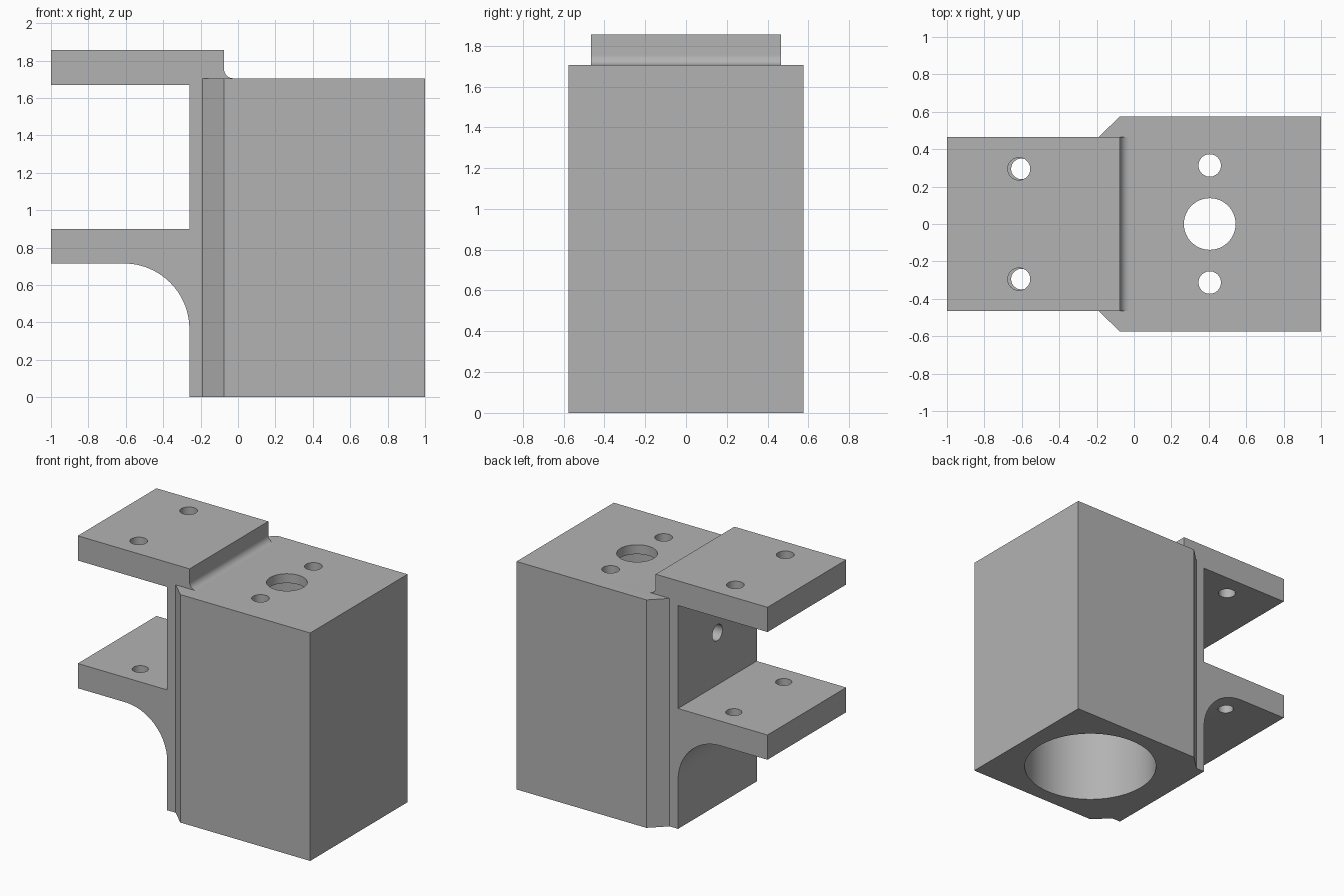
import bpy, bmesh, math
from mathutils import Vector

old = bpy.data.objects.get("Cube")
if old:
    bpy.data.objects.remove(old, do_unlink=True)

# Single flat grey
grey = bpy.data.materials.new("plain grey")
grey.use_nodes = True
COLOUR = (0.45, 0.45, 0.45, 1)
grey.diffuse_color = COLOUR
grey.node_tree.nodes["Principled BSDF"].inputs["Base Color"].default_value = COLOUR


def prism(name, points, sweep):
    """Extrude a closed outline of 3D points along the sweep vector."""
    bm = bmesh.new()
    face = bm.faces.new([bm.verts.new(p) for p in points])
    result = bmesh.ops.extrude_face_region(bm, geom=[face], use_keep_orig=True)
    moved = [v for v in result["geom"] if isinstance(v, bmesh.types.BMVert)]
    bmesh.ops.translate(bm, verts=moved, vec=Vector(sweep))
    bmesh.ops.recalc_face_normals(bm, faces=bm.faces)
    mesh = bpy.data.meshes.new(name)
    bm.to_mesh(mesh)
    bm.free()
    mesh.materials.append(grey)
    obj = bpy.data.objects.new(name, mesh)
    bpy.context.collection.objects.link(obj)
    return obj


def arc(cx, cy, r, start, end, steps):
    angles = [math.radians(start + (end - start) * i / steps) for i in range(steps + 1)]
    return [(cx + r * math.cos(a), cy + r * math.sin(a)) for a in angles]


def upright_cylinder(name, x, y, r, low, high, sides=48):
    ring = arc(x, y, r, 0, 360, sides)[:-1]
    return prism(name, [(px, py, low) for px, py in ring], (0, 0, high - low))


def combine(target, other, operation):
    """Apply a boolean and discard the helper."""
    other.hide_render = True
    mod = target.modifiers.new(operation, "BOOLEAN")
    mod.operation = operation
    mod.solver = "EXACT"
    mod.object = other
    bpy.context.view_layer.objects.active = target
    bpy.ops.object.modifier_apply(modifier=mod.name)
    bpy.data.objects.remove(other, do_unlink=True)


TOP, HALF, NECK = 1.705, 0.575, 0.465
AXIS = 0.405

# Block with two chamfered vertical edges
side = [(1, HALF), (-0.075, HALF), (-0.19, NECK)]
outline = side + [(x, -y) for x, y in reversed(side)]
housing = prism("bracket_housing", [(x, y, 0) for x, y in outline], (0, 0, TOP))

# Back wall with two shelves, a filleted underside and a small top fillet
profile = [(-0.26, 0), (-0.15, 0), (-0.15, 1.66), (-0.025, 1.66)]
profile += arc(-0.025, TOP + 0.05, 0.05, 270, 180, 10)
profile += [(-0.075, 1.855), (-1, 1.855), (-1, 1.67), (-0.26, 1.67),
            (-0.26, 0.9), (-1, 0.9), (-1, 0.715)]
profile += arc(-0.61, 0.365, 0.35, 90, 0, 24)
arms = prism("arms", [(x, -NECK, z) for x, z in profile], (0, 2 * NECK, 0))
combine(housing, arms, "UNION")

# Main bore from below, leaving a thin roof
cutters = [upright_cylinder("bore", AXIS, 0, 0.467, -0.1, TOP - 0.07, 96),
           upright_cylinder("roof_hole", AXIS, 0, 0.138, 1.5, 2, 64)]

# Paired screw holes in the roof and both shelves
for y in (-0.313, 0.313):
    cutters.append(upright_cylinder("roof_screw_hole", AXIS, y, 0.06, 1.5, 2))
for y in (-0.295, 0.295):
    cutters.append(upright_cylinder("upper_shelf_hole", -0.615, y, 0.06, 1.5, 2))
    cutters.append(upright_cylinder("lower_shelf_hole", -0.602, y, 0.055, 0.6, 1))

# Cross hole through the back wall into the bore
ring = arc(0, 1.29, 0.06, 0, 360, 48)[:-1]
cutters.append(prism("wall_hole", [(-0.4, y, z) for y, z in ring], (0.6, 0, 0)))

for cutter in cutters:
    combine(housing, cutter, "DIFFERENCE")

bpy.ops.object.select_all(action="DESELECT")
housing.select_set(True)
bpy.context.view_layer.objects.active = housing
bpy.ops.object.shade_smooth_by_angle(angle=math.radians(30))
